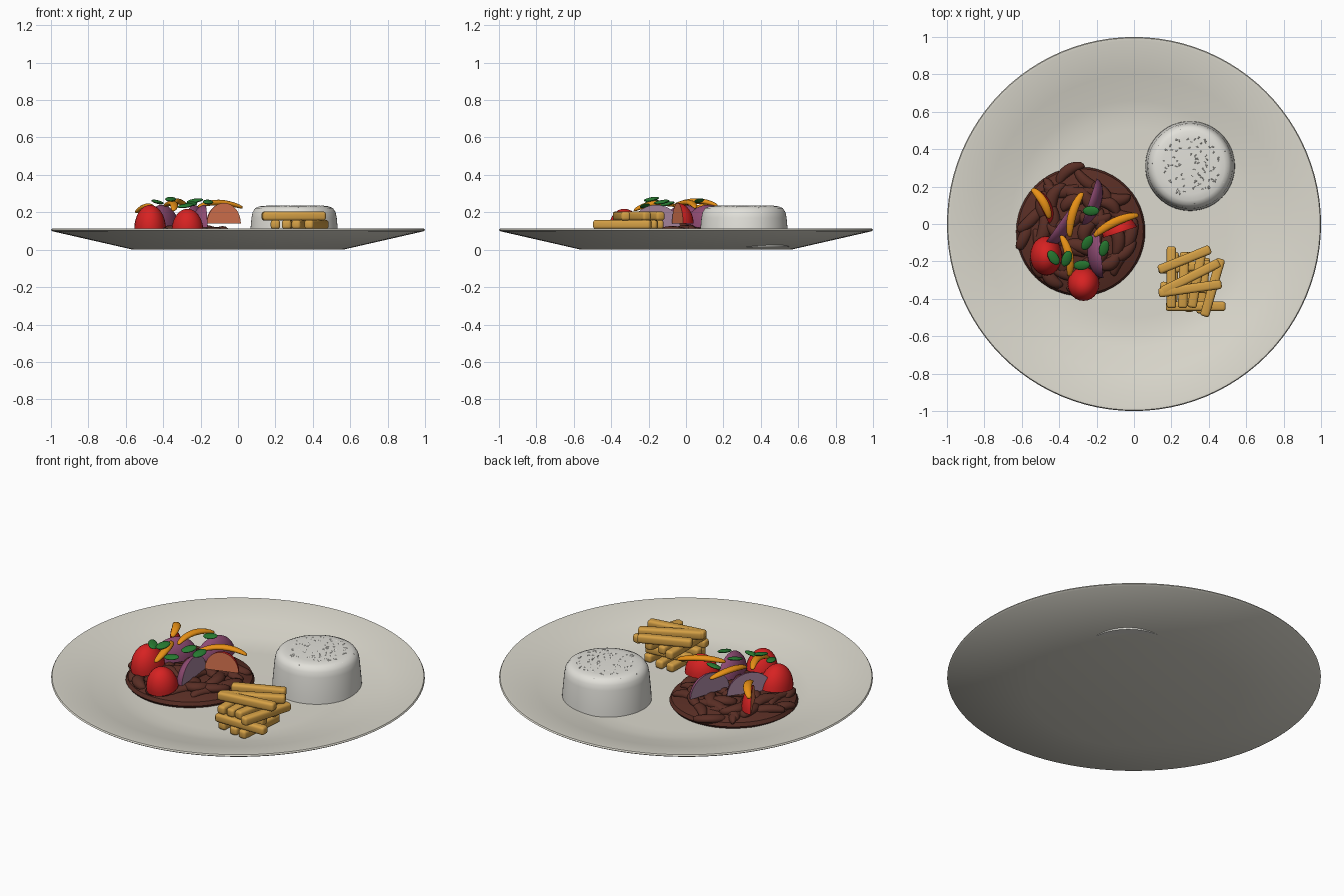
import bpy, bmesh, math, random
from mathutils import Vector, Matrix, Euler

random.seed(4)
if "Cube" in bpy.data.objects:
    bpy.data.objects.remove(bpy.data.objects["Cube"])


def material(name, r, g, b):
    m = bpy.data.materials.new(name)
    m.use_nodes = True
    m.diffuse_color = (r, g, b, 1)
    bsdf = next(n for n in m.node_tree.nodes if n.type == 'BSDF_PRINCIPLED')
    bsdf.inputs["Base Color"].default_value = (r, g, b, 1)
    return m


CERAMIC = material("warm ceramic", .72, .70, .62)
RICE = material("rice white", .76, .75, .70)
BEEF = material("brown beef", .10, .027, .018)
FRY = material("golden potato", .66, .35, .06)
SKIN = material("tomato red", .68, .016, .016)
FLESH = material("tomato flesh", .70, .18, .08)
ONION = material("purple onion", .27, .07, .17)
PALE = material("pale onion", .38, .23, .34)
PEPPER = material("orange pepper", .80, .28, .008)
HERB = material("herb green", .02, .19, .03)


def finish(name, bm, *mats, angle=40):
    bmesh.ops.recalc_face_normals(bm, faces=bm.faces)
    mesh = bpy.data.meshes.new(name)
    bm.to_mesh(mesh)
    bm.free()
    for m in mats:
        mesh.materials.append(m)
    obj = bpy.data.objects.new(name, mesh)
    bpy.context.collection.objects.link(obj)
    bpy.ops.object.select_all(action='DESELECT')
    obj.select_set(True)
    bpy.context.view_layer.objects.active = obj
    bpy.ops.object.shade_smooth_by_angle(angle=math.radians(angle))
    return obj


def lathe(name, profile, mat, steps, centre=(0, 0, 0), angle=40):
    """Spin an (r, z) profile around the vertical axis."""
    bm = bmesh.new()
    verts = [bm.verts.new((r, 0, z)) for r, z in profile]
    edges = [bm.edges.new(pair) for pair in zip(verts, verts[1:])]
    bmesh.ops.spin(bm, geom=verts + edges, cent=(0, 0, 0), axis=(0, 0, 1),
                   angle=math.tau, steps=steps)
    bmesh.ops.remove_doubles(bm, verts=bm.verts, dist=1e-5)
    bmesh.ops.translate(bm, verts=bm.verts, vec=centre)
    return finish(name, bm, mat, angle=angle)


def add_strip(bm, a, b, radius, arch=0.0, bend=0.0, flat=1.0):
    """Blunt rounded strip from a to b, arched upward and bent sideways."""
    a, b = Vector(a), Vector(b)
    along = (b - a).normalized()
    side = Vector((0, 0, 1)).cross(along).normalized()
    up = along.cross(side)
    ball = bmesh.ops.create_uvsphere(bm, u_segments=12, v_segments=12, radius=1)
    for v in ball["verts"]:
        y, z, x = v.co
        hump = max(1 - x * x, 0)
        blunt = radius / max(hump, .01) ** .2
        v.co = (a.lerp(b, (x + 1) / 2) + side * (y * blunt + bend * hump)
                + up * (z * blunt * flat + arch * hump))


def wedge(name, mats, centre, scale, yaw, tilt=0, quarter=True):
    """Half or quarter of an ellipsoid whose cut faces take the second colour."""
    bm = bmesh.new()
    bmesh.ops.create_uvsphere(bm, u_segments=24, v_segments=16, radius=1)
    for normal in [(0, 0, 1), (0, 1, 0)][:2 if quarter else 1]:
        bmesh.ops.bisect_plane(bm, geom=bm.verts[:] + bm.edges[:] + bm.faces[:],
                               plane_co=(0, 0, 0), plane_no=normal, clear_inner=True)
        rim = [e for e in bm.edges if e.is_boundary]
        for f in bmesh.ops.holes_fill(bm, edges=rim, sides=0)["faces"]:
            f.material_index = 1
    turn = Euler((math.radians(tilt), 0, math.radians(yaw))).to_matrix().to_4x4()
    bm.transform(Matrix.Translation(centre) @ turn @ Matrix.Diagonal((*scale, 1)))
    return finish(name, bm, *mats)


# Plate: flat foot, straight flared underside, shallow dished top
lathe("plate", [(0, 0), (.56, 0), (.99, .098), (1, .105), (.995, .113), (.98, .113),
                (.8, .07), (.66, .035), (.58, .022), (.5, .02), (0, .02)], CERAMIC, 96)

# Moulded rice with a soft upper edge
rice_spot = (.30, .31, 0)
lathe("rice_mound", [(0, .015), (.24, .015), (.238, .06), (.228, .17), (.222, .2),
                     (.208, .222), (.185, .232), (.15, .235), (0, .235)], RICE, 64, rice_spot)
grains = bmesh.new()
for i in range(130):
    spin, reach = random.uniform(0, math.tau), .2 * math.sqrt(random.random())
    spot = Vector(rice_spot) + Vector((reach * math.cos(spin), reach * math.sin(spin),
                                       .233 if reach < .16 else .223))
    turn = Matrix.Rotation(random.uniform(0, math.pi), 4, 'Z')
    bmesh.ops.create_icosphere(grains, subdivisions=1, radius=1,
                               matrix=Matrix.Translation(spot) @ turn
                               @ Matrix.Diagonal((.012, .004, .004, 1)))
finish("rice_grains", grains, RICE, angle=60)

# Beef: low mound covered in curled strips
hub = Vector((-.285, -.04, 0))
lathe("beef_base", [(0, .015), (.33, .015), (.345, .035), (.335, .055), (.28, .075),
                    (.18, .095), (0, .11)], BEEF, 48, hub)
beef = bmesh.new()
for i in range(42):
    spin = i * 2.4
    reach = .05 + .24 * math.sqrt(i / 41)
    out = Vector((math.cos(spin), math.sin(spin), 0))
    reach *= 1.07 if out.x < .2 and out.y > -.7 else .95
    spot = hub + out * reach
    spot.z = .105 - .55 * reach ** 2
    heading = spin + math.pi / 2 + random.uniform(-.7, .7)
    half = Vector((math.cos(heading), math.sin(heading), 0)) * random.uniform(.07, .1)
    add_strip(beef, spot - half, spot + half, random.uniform(.03, .038),
              arch=.012, bend=random.uniform(-.04, .04), flat=.75)
finish("beef_strips", beef, BEEF, angle=60)

# Tomato pieces
tomato = (SKIN, FLESH)
wedge("tomato_left", tomato, (-.47, -.17, .11), (.085, .105, .13), 0, 8, quarter=False)
wedge("tomato_front", tomato, (-.27, -.32, .10), (.085, .09, .12), 0, 12, quarter=False)
wedge("tomato_right", tomato, (-.075, -.045, .14), (.095, .085, .11), 18)
wedge("tomato_back", tomato, (-.5, .09, .1), (.1, .06, .12), -62)

# Onion slices, with the pale cut sides showing
onion = (ONION, PALE)
wedge("onion_middle", onion, (-.41, -.01, .12), (.13, .07, .12), 235)
wedge("onion_back", onion, (-.24, .12, .12), (.13, .065, .12), 252)
wedge("onion_front", onion, (-.175, -.16, .12), (.13, .075, .12), 95)

# Orange pepper strips
pepper = bmesh.new()
for a, b, bend in [((-.545, .19, .2), (-.45, .03, .215), .015),
                   ((-.275, .17, .235), (-.345, -.07, .235), -.02),
                   ((-.215, -.065, .23), (.025, .05, .225), .02),
                   ((-.39, -.06, .235), (-.345, -.28, .21), .02)]:
    add_strip(pepper, a, b, .023, arch=.025, bend=bend, flat=.65)
finish("pepper_strips", pepper, PEPPER, angle=60)

# Herb leaves scattered on top
herbs = bmesh.new()
for x, y, z, heading in [(-.23, .07, .262, 0), (-.43, -.18, .255, 2.2), (-.36, -.185, .27, 1.2),
                         (-.28, -.22, .235, .1), (-.25, -.1, .245, 1.0), (-.16, -.13, .255, 1.3)]:
    turn = Euler((.2, -.15, heading)).to_matrix().to_4x4()
    bmesh.ops.create_uvsphere(herbs, u_segments=12, v_segments=8, radius=1,
                              matrix=Matrix.Translation((x, y, z)) @ turn
                              @ Matrix.Diagonal((.045, .027, .01, 1)))
finish("herb_leaves", herbs, HERB, angle=60)

# Fries: layers stacked crosswise, each given as x, y, length, heading in degrees
layers = [[(.21, -.3, .3, 88), (.29, -.31, .32, 92), (.37, -.33, .3, 85)],
          [(.27, -.23, .28, 5), (.28, -.34, .28, -3), (.33, -.44, .32, 0)],
          [(.2, -.285, .33, 90), (.265, -.30, .3, 88), (.335, -.3, .3, 80), (.42, -.34, .32, 74)],
          [(.27, -.19, .3, 22), (.3, -.285, .35, 27), (.3, -.345, .34, 8)]]
fries = bmesh.new()
for level, layer in enumerate(layers):
    for x, y, length, heading in layer:
        place = (Matrix.Translation((x, y, .045 + level * .045))
                 @ Matrix.Rotation(math.radians(heading), 4, 'Z')
                 @ Matrix.Diagonal((length, .05, .048, 1)))
        bmesh.ops.create_cube(fries, size=1, matrix=place)
bmesh.ops.bevel(fries, geom=fries.edges[:], offset=.014, segments=3,
                profile=.5, affect='EDGES')
finish("potato_fries", fries, FRY)
